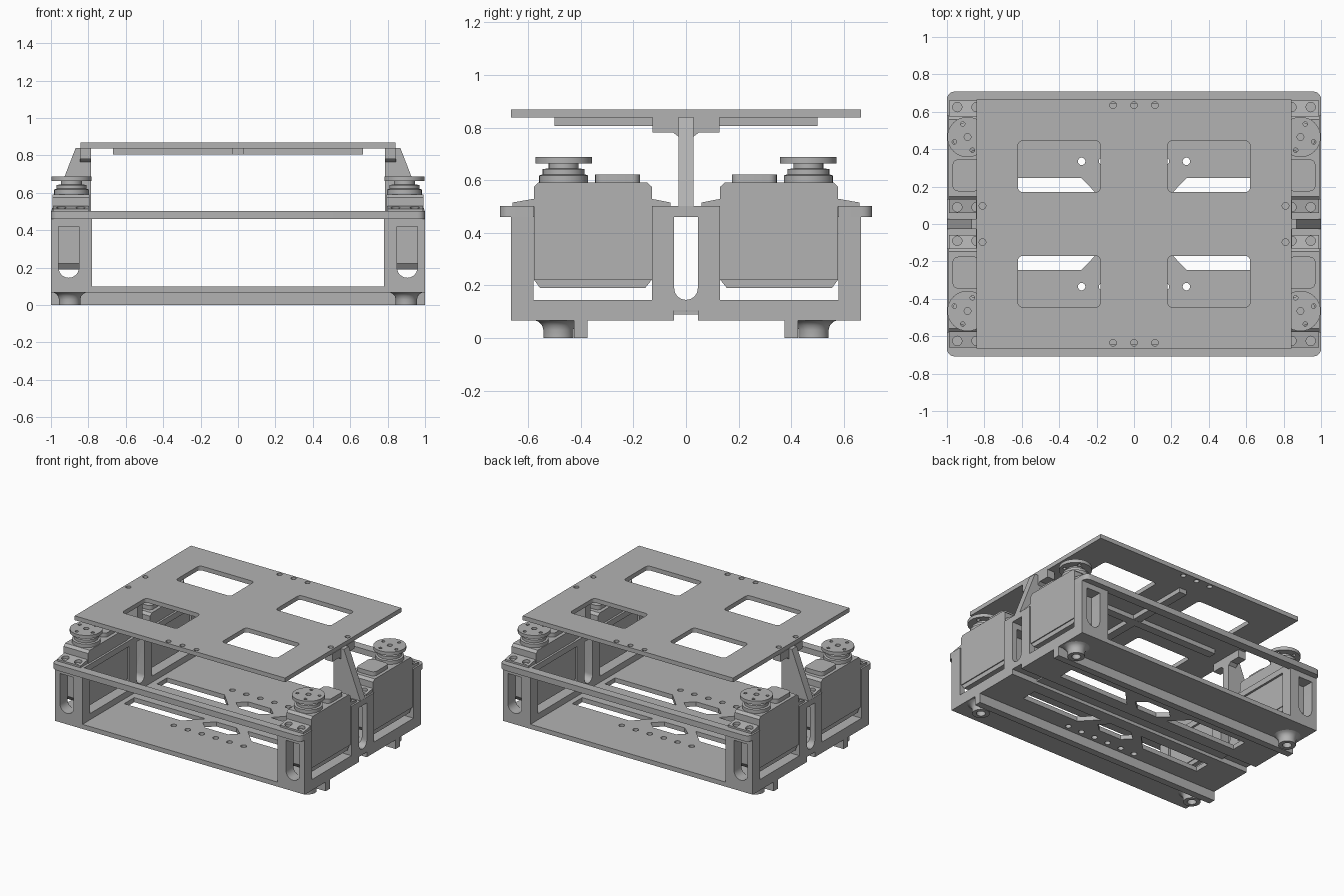
import bpy, bmesh, math
from mathutils import Matrix

if "Cube" in bpy.data.objects:
    bpy.data.objects.remove(bpy.data.objects["Cube"])

grey = bpy.data.materials.new("plain grey")
grey.use_nodes = True
COLOUR = (0.45, 0.45, 0.45, 1)
grey.diffuse_color = COLOUR
grey.node_tree.nodes["Principled BSDF"].inputs["Base Color"].default_value = COLOUR
parts = []


def prism(bm, pts, lo, hi, axis="z"):
    """Extrude a 2D outline along an axis (outline uses the other two axes in order)."""
    place = {"z": lambda a, b, c: (a, b, c),
             "y": lambda a, b, c: (a, c, b),
             "x": lambda a, b, c: (c, a, b)}[axis]
    low = [bm.verts.new(place(a, b, lo)) for a, b in pts]
    high = [bm.verts.new(place(a, b, hi)) for a, b in pts]
    faces = [bm.faces.new(low), bm.faces.new(high)]
    for i in range(len(pts)):
        j = (i + 1) % len(pts)
        faces.append(bm.faces.new((low[i], low[j], high[j], high[i])))
    bmesh.ops.recalc_face_normals(bm, faces=faces)


def rect(a0, a1, b0, b1):
    return [(a0, b0), (a1, b0), (a1, b1), (a0, b1)]


def rounded(a0, a1, b0, b1, r, steps=5):
    corners = [(a1 - r, b1 - r), (a0 + r, b1 - r), (a0 + r, b0 + r), (a1 - r, b0 + r)]
    return [(ca + r * math.cos(t), cb + r * math.sin(t))
            for k, (ca, cb) in enumerate(corners)
            for t in [(k + s / steps) * math.pi / 2 for s in range(steps + 1)]]


def circle(x, y, r, n=20):
    return [(x + r * math.cos(i * math.tau / n), y + r * math.sin(i * math.tau / n)) for i in range(n)]


def u_slot(a0, a1, b0, b1, n=12):
    """Slot outline with a round bottom."""
    r, mid = (a1 - a0) / 2, (a0 + a1) / 2
    return [(a1, b1), (a0, b1)] + [(mid - r * math.cos(math.pi * i / n),
            b0 + r - r * math.sin(math.pi * i / n)) for i in range(n + 1)]


def box(bm, x0, x1, y0, y1, z0, z1):
    prism(bm, rect(x0, x1, y0, y1), z0, z1)


def lathe(bm, x, y, profile, n=32):
    rings = [[bm.verts.new((a, b, z)) for a, b in circle(x, y, r, n)] for r, z in profile]
    faces = [bm.faces.new(rings[0]), bm.faces.new(rings[-1])]
    for p, q in zip(rings, rings[1:]):
        faces += [bm.faces.new((p[i], p[(i + 1) % n], q[(i + 1) % n], q[i])) for i in range(n)]
    bmesh.ops.recalc_face_normals(bm, faces=faces)


def make(name, build, cut=None, mirror=""):
    """Build a part, subtract its cutter, mirror it and register it."""
    def mesh_object(label, fn):
        bm = bmesh.new()
        fn(bm)
        me = bpy.data.meshes.new(label)
        bm.to_mesh(me)
        bm.free()
        ob = bpy.data.objects.new(label, me)
        bpy.context.collection.objects.link(ob)
        return ob
    ob = mesh_object(name, build)
    cutter = None
    if cut:
        cutter = mesh_object(name + "_cutter", cut)
        cutter.hide_render = True
        mod = ob.modifiers.new("cut", "BOOLEAN")
        mod.operation, mod.solver, mod.object = "DIFFERENCE", "EXACT", cutter
        mod.use_self = True
    if mirror:
        mod = ob.modifiers.new("mirror", "MIRROR")
        mod.use_axis = ("x" in mirror, "y" in mirror, False)
        mod.use_mirror_merge = False
    # Bake the modifiers so no cutter is left in the scene
    me = bpy.data.meshes.new_from_object(ob.evaluated_get(bpy.context.evaluated_depsgraph_get()))
    ob.modifiers.clear()
    ob.data = me
    if cutter:
        bpy.data.objects.remove(cutter)
    me.materials.clear()
    me.materials.append(grey)
    parts.append(ob)


SIGNS = (-1, 1)


# Base plate with truss cut-outs, screw holes and a shallow centre groove
def base_cut(bm):
    box(bm, -1.1, 1.1, -0.045, 0.045, 0.0, 0.09)
    for sy in SIGNS:
        for sx in SIGNS:
            prism(bm, [(sx * a, sy * b) for a, b in
                       [(0.74, 0.13), (0.17, 0.13), (0.28, 0.245), (0.74, 0.245)]], 0.0, 0.2)
        prism(bm, [(a, sy * b) for a, b in [(-0.08, 0.13), (0.08, 0.13), (0.15, 0.19),
                                            (0.09, 0.245), (-0.09, 0.245), (-0.15, 0.19)]], 0.0, 0.2)
        for i in range(6):
            prism(bm, circle(-0.28 + 0.112 * i, sy * 0.335, 0.02), 0.0, 0.2)


make("base_plate", lambda bm: box(bm, -0.79, 0.79, -0.665, 0.665, 0.067, 0.1), base_cut)


# End frames that hold the servos
def end_cut(bm):
    for s in SIGNS:
        y0, y1 = sorted((s * 0.13, s * 0.58))
        box(bm, 0.7, 1.1, y0, y1, 0.145, 0.6)
    prism(bm, u_slot(-0.045, 0.045, 0.145, 0.6), 0.7, 1.1, "x")
    box(bm, 0.7, 1.1, -0.045, 0.045, 0.0, 0.104)
    prism(bm, u_slot(0.85, 0.96, 0.146, 0.42), -0.8, 0.8, "y")


make("end_frame", lambda bm: box(bm, 0.78, 1.0, -0.665, 0.665, 0.067, 0.46), end_cut, "x")

# Underside rails and flared round feet
make("bottom_rail", lambda bm: box(bm, -1, 1, 0.375, 0.425, 0, 0.068), mirror="y")
make("foot", lambda bm: lathe(bm, 0.9, 0.485, [(0.057, 0), (0.057, 0.03), (0.062, 0.048),
                                               (0.075, 0.062), (0.095, 0.07)]),
     lambda bm: prism(bm, circle(0.9, 0.485, 0.03), -0.1, 0.06), "xy")


# Middle frame, open in the centre and around each servo
def middle_cut(bm):
    box(bm, -0.78, 0.78, -0.645, 0.645, 0.4, 0.6)
    for sx in SIGNS:
        for sy in SIGNS:
            x0, x1 = sorted((sx * 0.8, sx * 1.1))
            y0, y1 = sorted((sy * 0.13, sy * 0.58))
            box(bm, x0, x1, y0, y1, 0.4, 0.6)


make("middle_frame", lambda bm: prism(bm, rounded(-1, 1, -0.708, 0.708, 0.04), 0.46, 0.502), middle_cut)


# Servo: body, bottom cap, top step, and mounting tabs with screw holes
def servo(bm):
    prism(bm, [(0.13, 0.222), (0.578, 0.222), (0.578, 0.575), (0.56, 0.592),
               (0.148, 0.592), (0.13, 0.575)], 0.795, 0.992, "x")
    prism(bm, [(0.155, 0.19), (0.555, 0.19), (0.578, 0.222), (0.13, 0.222)], 0.8, 0.985, "x")
    prism(bm, rounded(0.82, 0.97, 0.175, 0.345, 0.03), 0.59, 0.622)


make("servo_body", servo)
parts[-1].modifiers.new("mirror", "MIRROR").use_axis = (True, True, False)


def tabs(bm):
    for pts in ([(0.575, 0.5), (0.66, 0.5), (0.66, 0.515), (0.575, 0.53)],
                [(0.135, 0.5), (0.058, 0.5), (0.058, 0.515), (0.135, 0.53)]):
        prism(bm, pts, 0.8, 0.988, "x")


make("servo_tabs", tabs, lambda bm: [prism(bm, circle(x, y, 0.025), 0.504, 0.6)
                                     for x in (0.842, 0.945) for y in (0.09, 0.625)], "xy")


# Output horn on each servo
def horn(bm):
    lathe(bm, 0.89, 0.465, [(0.093, 0.585), (0.093, 0.618), (0.08, 0.622), (0.08, 0.642),
                            (0.057, 0.645), (0.057, 0.664), (0.108, 0.664), (0.108, 0.688)])


def horn_cut(bm):
    prism(bm, circle(0.89, 0.465, 0.018), 0.66, 0.7)
    for i in range(4):
        a = math.radians(70 + 90 * i)
        prism(bm, circle(0.89 + 0.075 * math.cos(a), 0.465 + 0.075 * math.sin(a), 0.012, 12), 0.66, 0.7)


make("servo_horn", horn, horn_cut, "xy")

# Sloped posts carrying the deck, with a screw flange on top
make("deck_post", lambda bm: prism(bm, [(0.785, 0.5), (1.0, 0.5), (0.868, 0.84), (0.785, 0.84)],
                                   -0.028, 0.028, "y"), mirror="x")
make("post_flange", lambda bm: prism(bm, [(-0.128, 0.84), (-0.128, 0.782), (-0.05, 0.782), (-0.028, 0.765),
                                          (0.028, 0.765), (0.05, 0.782), (0.128, 0.782), (0.128, 0.84)],
                                     0.785, 0.845, "x"), mirror="x")


# Top deck with four windows and screw holes
def deck_cut(bm):
    for s in SIGNS:
        for t in SIGNS:
            x0, x1 = sorted((s * 0.18, s * 0.62))
            y0, y1 = sorted((t * 0.17, t * 0.445))
            prism(bm, rounded(x0, x1, y0, y1, 0.025), 0.8, 0.9)
            prism(bm, circle(s * 0.81, t * 0.097, 0.018), 0.845, 0.9)
        for x in (-0.112, 0, 0.112):
            prism(bm, circle(x, s * 0.635, 0.018), 0.8, 0.9)


make("top_deck", lambda bm: box(bm, -0.842, 0.842, -0.665, 0.665, 0.838, 0.869), deck_cut)
make("deck_long_rib", lambda bm: box(bm, -0.668, 0.668, -0.03, 0.03, 0.805, 0.84))
make("deck_cross_rib", lambda bm: box(bm, -0.03, 0.03, -0.5, 0.5, 0.806, 0.84))

# Smooth the round surfaces, keep edges sharp
bpy.ops.object.select_all(action="DESELECT")
for ob in parts:
    ob.select_set(True)
bpy.context.view_layer.objects.active = parts[0]
bpy.ops.object.shade_smooth_by_angle(angle=math.radians(30))
